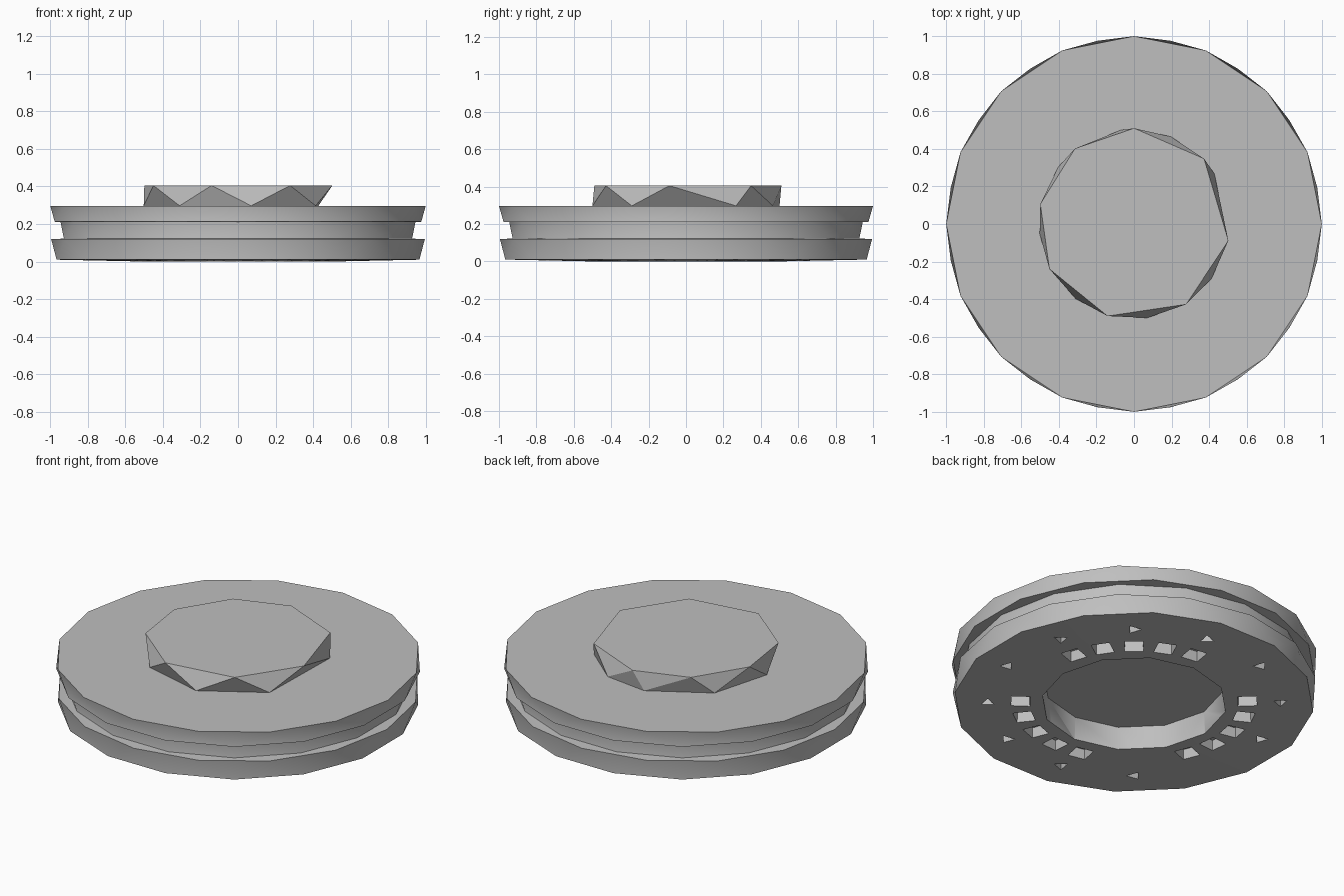
import bpy, bmesh
from math import radians, pi, cos, sin
from mathutils import Matrix

cube = bpy.data.objects.get("Cube")
if cube:
    bpy.data.objects.remove(cube, do_unlink=True)

steel = bpy.data.materials.new("brushed_grey")
steel.use_nodes = True
grey = (0.52, 0.52, 0.52, 1)
steel.diffuse_color = grey
steel.node_tree.nodes["Principled BSDF"].inputs["Base Color"].default_value = grey


def make_object(name, bm):
    bmesh.ops.recalc_face_normals(bm, faces=bm.faces)
    mesh = bpy.data.meshes.new(name)
    bm.to_mesh(mesh)
    bm.free()
    mesh.materials.append(steel)
    obj = bpy.data.objects.new(name, mesh)
    bpy.context.collection.objects.link(obj)
    return obj


def faceted_loft(name, rings):
    """Join rings of (radius, z, angles) with zigzag triangles and cap the ends."""
    bm = bmesh.new()
    loops = [[bm.verts.new((r * cos(a), r * sin(a), z)) for a in angles]
             for r, z, angles in rings]
    for low, high in zip(loops, loops[1:]):
        n = len(low)
        for k in range(n):
            j = (k + 1) % n
            bm.faces.new((low[k], low[j], high[k]))
            bm.faces.new((high[k], low[j], high[j]))
    bm.faces.new(loops[0][::-1])
    bm.faces.new(loops[-1])
    return make_object(name, bm)


def add_cutter(bm, sides, radius, top_radius, depth, distance=0, angle=0, spin=0):
    """Add a prism below the disc that reaches up to the given depth."""
    base = -0.05
    place = (Matrix.Rotation(angle, 4, 'Z')
             @ Matrix.Translation((distance, 0, (base + depth) / 2))
             @ Matrix.Rotation(spin, 4, 'Z'))
    bmesh.ops.create_cone(bm, cap_ends=True, segments=sides, radius1=radius,
                          radius2=top_radius, depth=depth - base, matrix=place)


# Grooved disc: bottom face, lower rim, groove, upper rim
SIDES = 16
profile = [(0.5, 0.0), (0.985, 0.01), (0.995, 0.12), (0.945, 0.122),
           (0.945, 0.21), (0.995, 0.212), (1.0, 0.297)]
rings = [(r, z, [(2 * k + i) * pi / SIDES for k in range(SIDES)])
         for i, (r, z) in enumerate(profile)]
disc = faceted_loft("grooved_disc", rings)

# Underside openings: centre recess, three groups of slots, ring of pin holes
bm = bmesh.new()
add_cutter(bm, 12, 0.51, 0.5, 0.135)
for group in (50, 170, 290):
    for step in range(-2, 3):
        add_cutter(bm, 4, 0.075, 0.07, 0.065, 0.62,
                   radians(group + 16 * step), pi / 4)
for index in range(12):
    if index != 6:
        add_cutter(bm, 3, 0.045, 0.04, 0.07, 0.8, radians(20 + 30 * index))
cutter = make_object("underside_cutter", bm)
cutter.hide_render = True

cut = disc.modifiers.new("underside_openings", 'BOOLEAN')
cut.operation = 'DIFFERENCE'
cut.solver = 'EXACT'
cut.object = cutter
bpy.ops.object.select_all(action='DESELECT')
disc.select_set(True)
bpy.context.view_layer.objects.active = disc
bpy.ops.object.modifier_apply(modifier=cut.name)
bpy.data.objects.remove(cutter, do_unlink=True)
bpy.ops.object.shade_smooth_by_angle(angle=radians(30))

# Raised hub with flat zigzag facets
hub_base = [radians(a) for a in (-174, -128, -82, -35, 32, 67, 98, 143)]
hub_top = [radians(a) for a in (-152, -106, -57, -10, 43, 90, 128, 168)]
faceted_loft("raised_hub", [(0.505, 0.297, hub_base), (0.51, 0.405, hub_top)])
